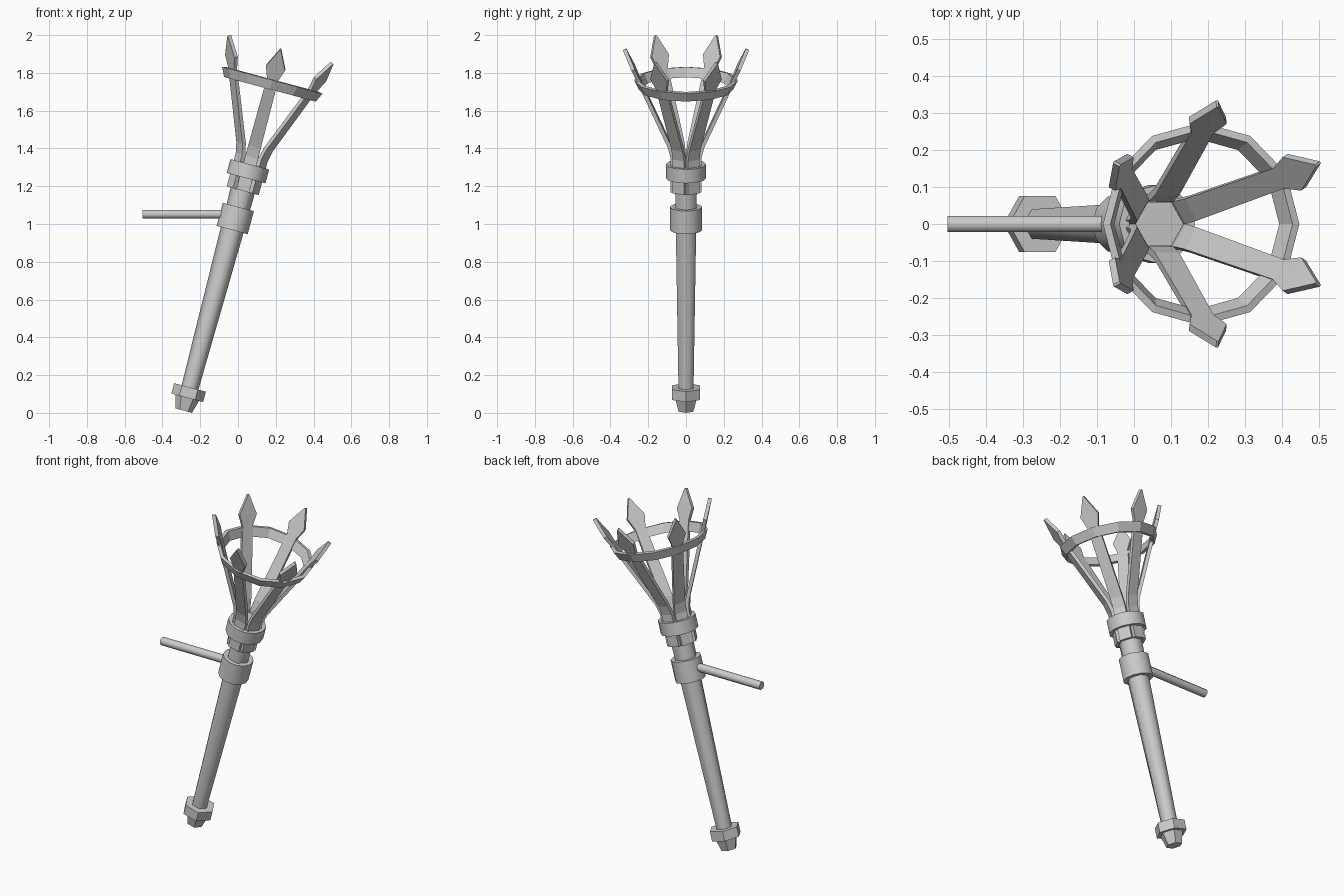
import bpy, bmesh, math
from mathutils import Matrix, Vector

if "Cube" in bpy.data.objects:
    bpy.data.objects.remove(bpy.data.objects["Cube"])

# Torch frame: local z is the torch axis, leaning 15 degrees towards +x
TILT = Matrix.Translation((-0.287, 0, 0.012)) @ Matrix.Rotation(math.radians(15), 4, 'Y')


def finish(name, bm, matrix, smooth=None):
    bmesh.ops.recalc_face_normals(bm, faces=bm.faces)
    mesh = bpy.data.meshes.new(name)
    bm.to_mesh(mesh)
    bm.free()
    obj = bpy.data.objects.new(name, mesh)
    bpy.context.collection.objects.link(obj)
    obj.matrix_world = matrix
    if smooth:
        bpy.ops.object.select_all(action='DESELECT')
        obj.select_set(True)
        bpy.context.view_layer.objects.active = obj
        bpy.ops.object.shade_smooth_by_angle(angle=math.radians(smooth))
    return obj


def loft(bm, loops, closed):
    """Join vertex loops with quads; cap the ends unless the loft closes on itself."""
    rings = [[bm.verts.new(p) for p in loop] for loop in loops]
    n = len(rings[0])
    pairs = list(zip(rings, rings[1:] + rings[:1])) if closed else list(zip(rings, rings[1:]))
    for a, b in pairs:
        for i in range(n):
            j = (i + 1) % n
            bm.faces.new((a[i], a[j], b[j], b[i]))
    if not closed:
        bm.faces.new(rings[0])
        bm.faces.new(rings[-1])


def turned(name, profile, sides, closed=False, smooth=None, matrix=TILT):
    """Turn a (radius, height) profile around the local z axis."""
    bm = bmesh.new()
    step = 2 * math.pi / sides
    loft(bm, [[(r * math.cos(i * step), r * math.sin(i * step), h) for i in range(sides)]
              for r, h in profile], closed)
    return finish(name, bm, matrix, smooth)


def spike(name, angle):
    """Flat bar with a spearhead, bent outwards from the collar."""
    stations = [(0.071, 1.205, 0.035), (0.071, 1.39, 0.035), (0.086, 1.45, 0.034),
                (0.254, 1.82, 0.031), (0.280, 1.88, 0.052), (0.325, 1.98, 0.003)]
    half = 0.010
    loops = []
    for k, (r, h, w) in enumerate(stations):
        a, b = stations[max(k - 1, 0)], stations[min(k + 1, len(stations) - 1)]
        t = Vector((b[0] - a[0], b[1] - a[1])).normalized() * half
        loops.append([(r + s * t.y, side * w, h - s * t.x)
                      for s, side in ((1, -1), (1, 1), (-1, 1), (-1, -1))])
    bm = bmesh.new()
    loft(bm, loops, False)
    finish(name, bm, TILT @ Matrix.Rotation(math.radians(angle), 4, 'Z'))


# Handle: pommel tip, hexagonal nut and tapered shaft
turned("pommel_tip", [(0.045, 0), (0.065, 0.072)], 6)
turned("pommel_nut", [(0.087, 0.07), (0.087, 0.127)], 6)
turned("shaft", [(0.046, 0.12), (0.069, 1.37)], 6, smooth=65)

# Bracket clamp and the collar that holds the bars
turned("bracket_clamp", [(0.085, 0.99), (0.085, 1.116)], 12, smooth=40)
turned("bar_collar", [(0.106, 1.274), (0.106, 1.35), (0.078, 1.35), (0.078, 1.274)],
       12, closed=True, smooth=40)

# Basket: six spearhead bars inside a flared ring
for i in range(6):
    spike(f"basket_bar_{i + 1}", 30 + 60 * i)
turned("basket_ring", [(0.251, 1.761), (0.275, 1.811), (0.255, 1.815), (0.231, 1.765)],
       12, closed=True)

# Horizontal wall rod
turned("wall_rod", [(0.024, 0), (0.024, 0.48)], 8, smooth=50,
       matrix=Matrix.Translation((-0.505, 0, 1.052)) @ Matrix.Rotation(math.radians(90), 4, 'Y')
       @ Matrix.Rotation(math.radians(22.5), 4, 'Z'))
